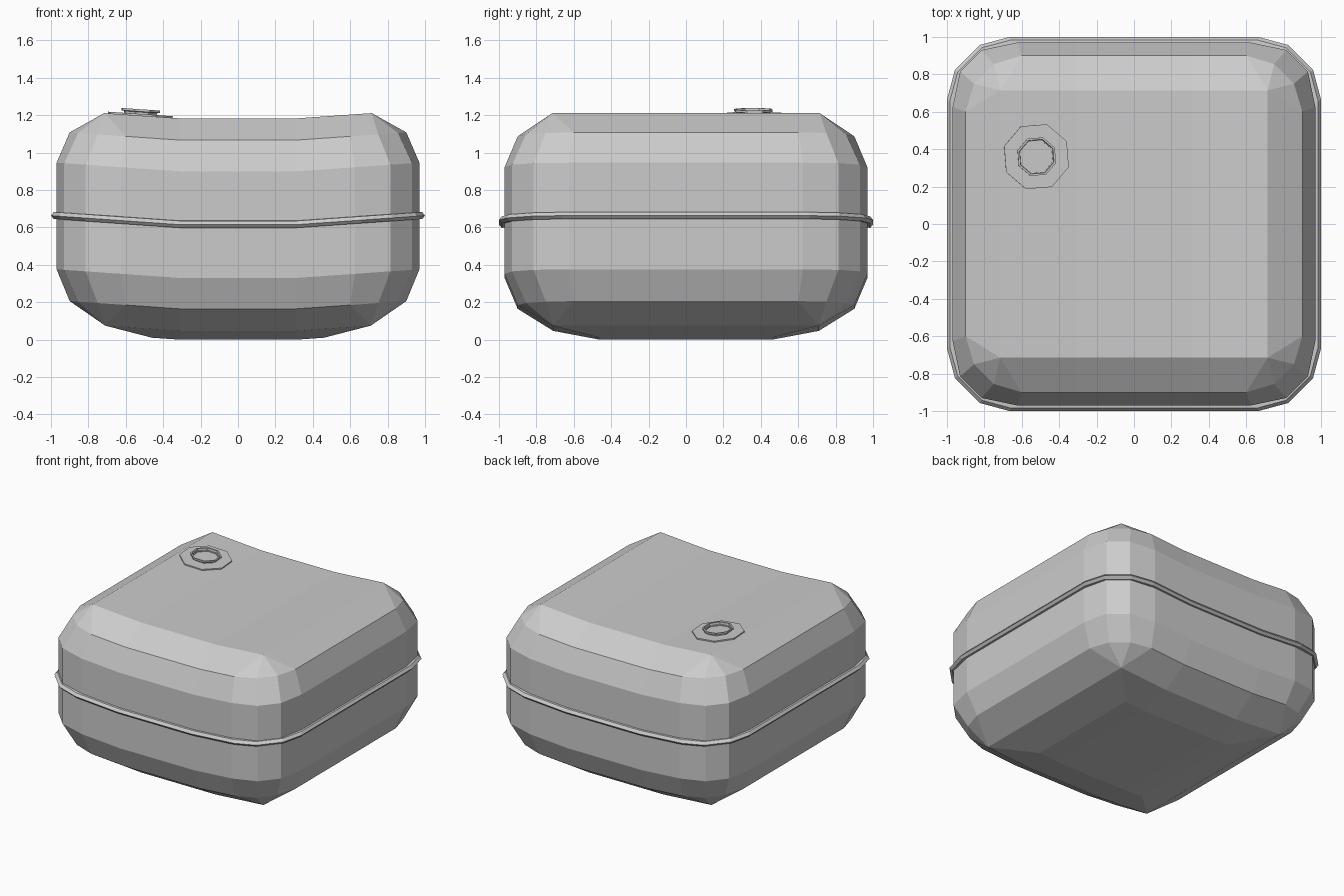
import bpy, bmesh, math
from mathutils import Matrix

cube = bpy.data.objects.get("Cube")
if cube:
    bpy.data.objects.remove(cube, do_unlink=True)

grey = bpy.data.materials.new("light grey")
grey.use_nodes = True
COLOUR = (0.6, 0.6, 0.6, 1)
grey.diffuse_color = COLOUR
grey.node_tree.nodes["Principled BSDF"].inputs["Base Color"].default_value = COLOUR

KNOT = 0.31    # half width of the flat middle strip
SLOPE = 0.07   # rise of the saddle towards the sides


def sag(x):
    return max(0, abs(x) - KNOT) * SLOPE


def finish(bm, name):
    bmesh.ops.remove_doubles(bm, verts=bm.verts, dist=1e-4)
    bmesh.ops.recalc_face_normals(bm, faces=bm.faces)
    mesh = bpy.data.meshes.new(name)
    bm.to_mesh(mesh)
    bm.free()
    mesh.materials.append(grey)
    ob = bpy.data.objects.new(name, mesh)
    bpy.context.collection.objects.link(ob)
    return ob


def saddle_ring(bm, r, z, a, b, c):
    """Rounded square of half size r; (a, r) and (b, c) shape the corner."""
    quarter = [(KNOT, r), (a, r), (b, c), (c, b), (r, a)]
    half = quarter + [(x, -y) for x, y in reversed(quarter)]
    loop = half + [(-x, y) for x, y in reversed(half)]
    return [bm.verts.new((x, y, z + sag(x))) for x, y in loop]


def bridge(bm, rings):
    for lo, hi in zip(rings, rings[1:]):
        n = len(lo)
        for i in range(n):
            j = (i + 1) % n
            bm.faces.new((lo[i], lo[j], hi[j], hi[i]))


# Tank shell: stacked rings, with corners drawn to a point at top and bottom
bm = bmesh.new()
levels = [
    (0.46, 0.00, 0.46, 0.46, 0.46),
    (0.71, 0.047, 0.71, 0.71, 0.71),
    (0.90, 0.165, 0.60, 0.75, 0.855),
    (0.97, 0.33, 0.625, 0.815, 0.93),
    (0.97, 0.90, 0.625, 0.815, 0.93),
    (0.90, 1.067, 0.60, 0.75, 0.855),
    (0.715, 1.183, 0.715, 0.715, 0.715),
]
rings = [saddle_ring(bm, *level) for level in levels]
bridge(bm, rings)
for ring in (rings[0], rings[-1]):
    bm.faces.new(ring[:10])
    bm.faces.new(ring[10:])
    bm.faces.new((ring[0], ring[9], ring[10], ring[19]))
finish(bm, "tank_shell")

# Welded seam around the middle
bm = bmesh.new()
profile = [(0.96, 0.60), (0.985, 0.598), (1.0, 0.615), (0.985, 0.635), (0.96, 0.637)]
rings = [saddle_ring(bm, r, z, r * 0.665, r * 0.825, r * 0.957) for r, z in profile]
bridge(bm, rings)
finish(bm, "seam_flange")


# Filler parts: eight-sided turned profiles tilted to lie on the top
def turned(name, profile, cap_first, cap_last):
    bm = bmesh.new()
    rings = []
    for r, z in profile:
        angles = [math.radians(27 + 45 * k) for k in range(8)]
        rings.append([bm.verts.new((r * math.cos(t), r * math.sin(t), z)) for t in angles])
    bridge(bm, rings)
    if cap_first:
        bm.faces.new(rings[0])
    if cap_last:
        bm.faces.new(rings[-1])
    place = Matrix.Translation((-0.522, 0.36, 1.183 + sag(0.522)))
    bm.transform(place @ Matrix.Rotation(math.atan(SLOPE), 4, 'Y'))
    finish(bm, name)


turned("filler_plate", [(0.182, -0.005), (0.182, 0.009)], True, True)
turned("filler_neck", [(0.09, 0.005), (0.09, 0.018), (0.108, 0.022), (0.108, 0.034),
                       (0.097, 0.034), (0.093, 0.011)], False, True)
